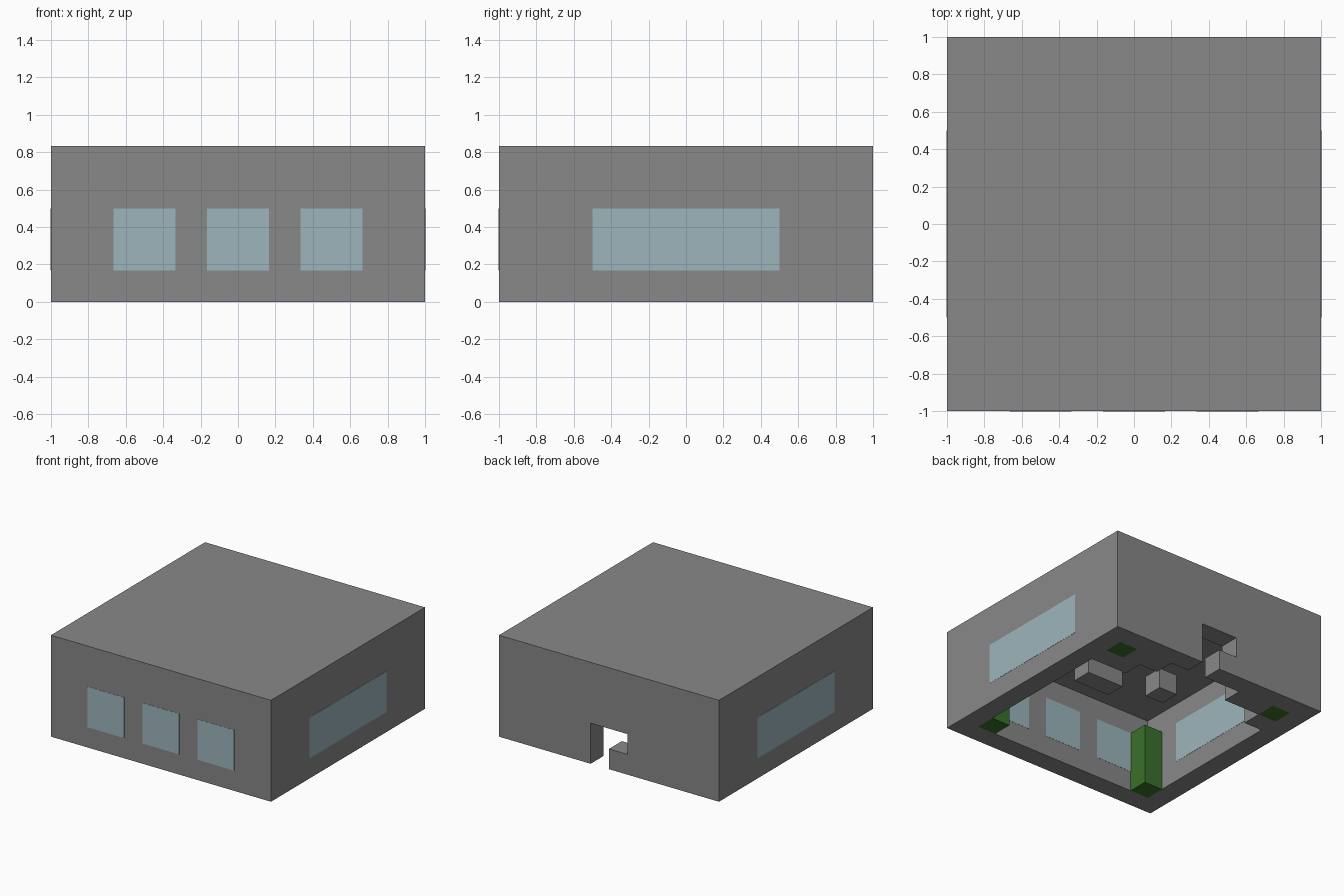
import bpy
import bmesh

default = bpy.data.objects.get("Cube")
if default:
    bpy.data.objects.remove(default, do_unlink=True)

U = 1 / 6          # building module: wall thickness and block size
SKIN = 0.0015      # how far the glass stands proud of the wall


def material(name, rgb):
    mat = bpy.data.materials.new(name)
    mat.use_nodes = True
    mat.diffuse_color = (*rgb, 1)
    mat.node_tree.nodes["Principled BSDF"].inputs["Base Color"].default_value = (*rgb, 1)
    return mat


concrete = material("concrete_grey", (0.246, 0.246, 0.246))
glass = material("pale_blue_glass", (0.332, 0.462, 0.503))
green = material("plant_green", (0.042, 0.16, 0.023))


def box(name, low, high, mat):
    """Box between two corners given in modules."""
    mesh = bpy.data.meshes.new(name)
    bm = bmesh.new()
    bmesh.ops.create_cube(bm, size=1)
    for v in bm.verts:
        v.co = [U * (a if c < 0 else b) for c, a, b in zip(v.co, low, high)]
    bm.to_mesh(mesh)
    bm.free()
    mesh.materials.append(mat)
    obj = bpy.data.objects.new(name, mesh)
    bpy.context.collection.objects.link(obj)
    return obj


def cut(target, cutter):
    mod = target.modifiers.new(cutter.name, "BOOLEAN")
    mod.operation = "DIFFERENCE"
    mod.solver = "EXACT"
    mod.object = cutter
    cutter.hide_render = True
    cutter.hide_viewport = True
    cutter.display_type = "WIRE"


# Hollow shell, open underneath, with a doorway in the back wall
shell = box("building_shell", (-6, -6, 0), (6, 6, 5), concrete)
cut(shell, box("room_cutter", (-5, -5, -1), (5, 5, 4), concrete))
cut(shell, box("door_cutter", (-1, 4.5, -1), (1, 7, 2), concrete))

# Glass panes through the walls
s = SKIN / U
for i, x in enumerate((-3, 0, 3)):
    box(f"front_window_{i + 1}", (x - 1, -6 - s, 1), (x + 1, -5 + s, 3), glass)
box("side_window_east", (5 - s, -3, 1), (6 + s, 3, 3), glass)
box("side_window_west", (-6 - s, -3, 1), (-5 + s, 3, 3), glass)

# Tall green plants in the four corners
for sx in (-1, 1):
    for sy in (-1, 1):
        x, y = 4.5 * sx, 4.5 * sy
        box("corner_plant", (x - 0.5, y - 0.5, 0), (x + 0.5, y + 0.5, 3), green)

# Low blocks inside, and one hanging from the ceiling
box("doorway_block", (-1, 5, 0), (0, 6, 1), concrete)
box("stool", (0, 2, 0), (1, 3, 1), concrete)
box("back_bench_west", (-4, 4, 0), (-2, 5, 1), concrete)
box("side_bench_west", (-5, 3, 0), (-4, 4, 1), concrete)
box("back_bench_east", (2, 4, 0), (4, 5, 1), concrete)
box("side_bench_east", (3, 3, 0), (5, 4, 1), concrete)
box("ceiling_block", (-1, -3, 3), (1, -2, 4), concrete)
